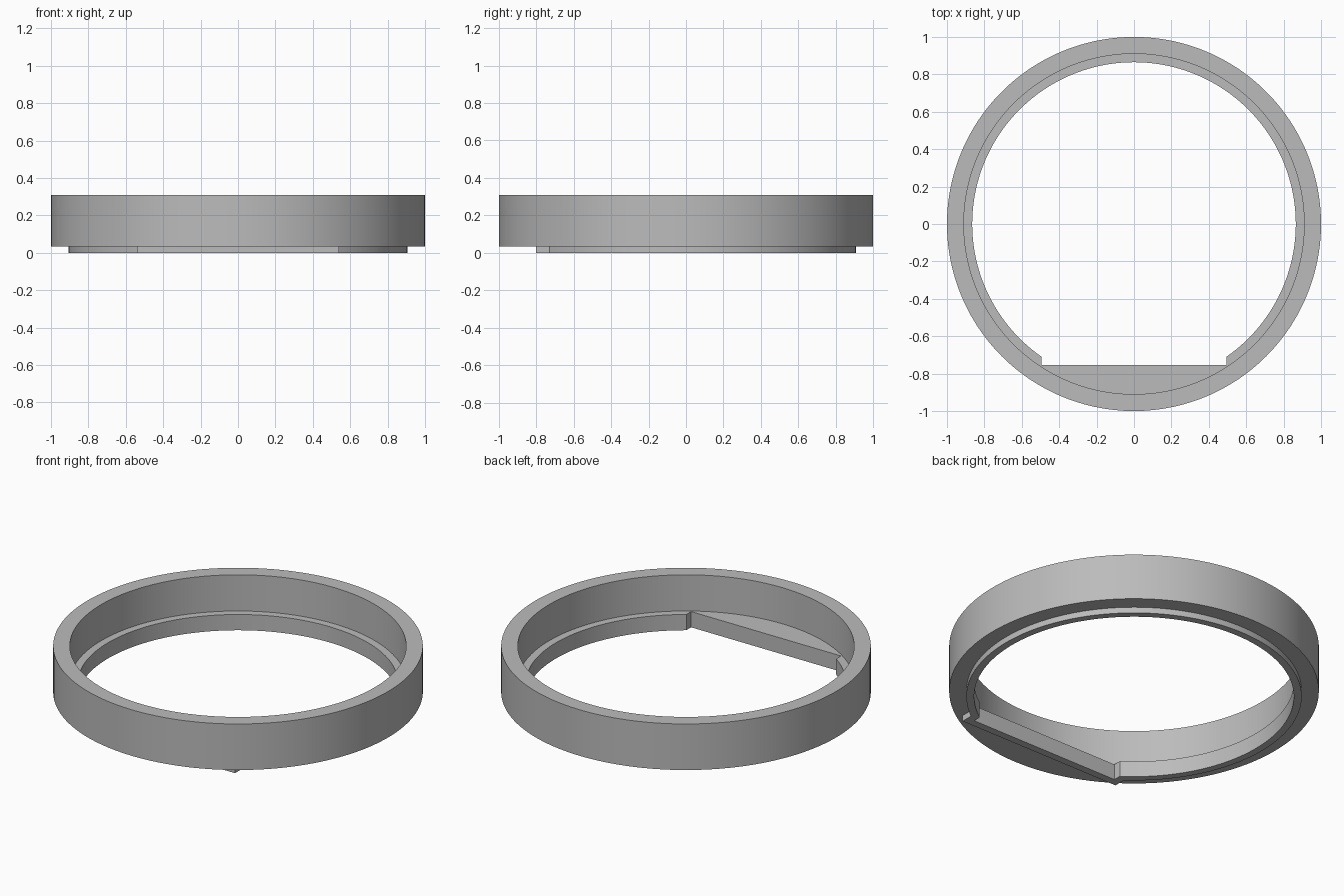
import bpy, bmesh
from math import atan2, cos, sin, sqrt, pi, radians

cube = bpy.data.objects.get("Cube")
if cube:
    bpy.data.objects.remove(cube)

ARC, FLAT = 144, 24   # segments on the round part and on the flat front part


def notched(radius, half, flat_y):
    """Circle outline whose front is squared off by a flat between two short steps."""
    start = atan2(-sqrt(radius ** 2 - half ** 2), half)
    sweep = pi - 2 * start
    pts = [(radius * cos(start + sweep * i / ARC), radius * sin(start + sweep * i / ARC))
           for i in range(ARC + 1)]
    pts += [(half * (2 * i / FLAT - 1), flat_y) for i in range(FLAT + 1)]
    return pts


inner = notched(0.865, 0.495, -0.755)
lip = notched(0.907, 0.54, -0.80)


def circle(radius):
    """Full circle with points at the same directions as the inner outline."""
    return [(radius * cos(atan2(y, x)), radius * sin(atan2(y, x))) for x, y in inner]


# Outlines in order around the ring's cross-section
BASE, LEDGE, TOP = 0.035, 0.094, 0.31
sections = [(lip, 0), (lip, BASE), (circle(1), BASE), (circle(1), TOP),
            (circle(0.91), TOP), (circle(0.91), LEDGE), (inner, LEDGE), (inner, 0)]

bm = bmesh.new()
loops = [[bm.verts.new((x, y, z)) for x, y in outline] for outline, z in sections]
for a, b in zip(loops, loops[1:] + loops[:1]):
    for i in range(len(a)):
        j = (i + 1) % len(a)
        bm.faces.new((a[i], a[j], b[j], b[i]))
bmesh.ops.recalc_face_normals(bm, faces=bm.faces)
mesh = bpy.data.meshes.new("ring")
bm.to_mesh(mesh)
bm.free()

# Plain grey material
grey = bpy.data.materials.new("grey")
grey.use_nodes = True
colour = (0.5, 0.5, 0.5, 1)
grey.diffuse_color = colour
grey.node_tree.nodes["Principled BSDF"].inputs["Base Color"].default_value = colour
mesh.materials.append(grey)

ring = bpy.data.objects.new("stepped_ring", mesh)
bpy.context.collection.objects.link(ring)
bpy.ops.object.select_all(action="DESELECT")
ring.select_set(True)
bpy.context.view_layer.objects.active = ring
bpy.ops.object.shade_smooth_by_angle(angle=radians(30))
